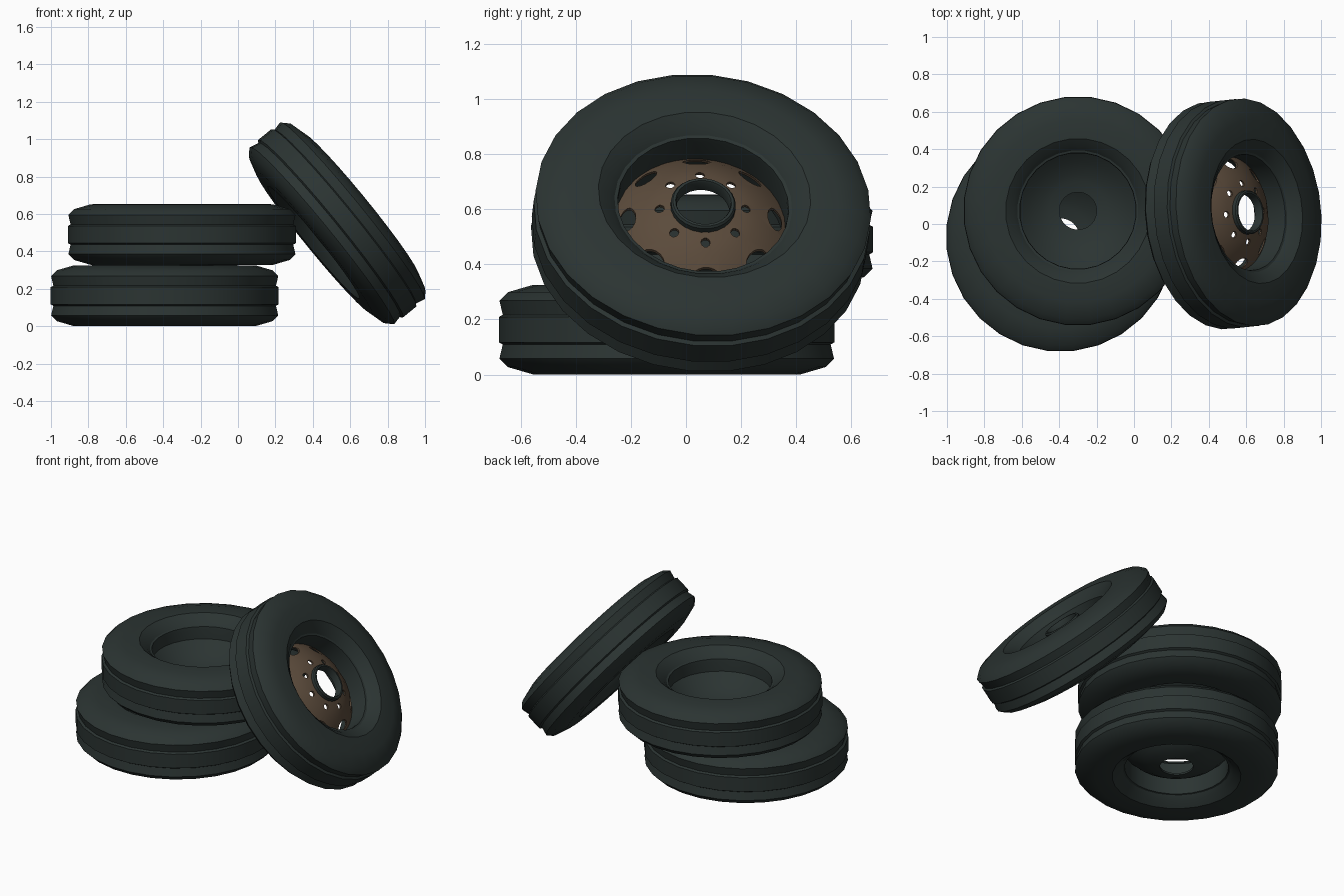
import bpy, bmesh, math
from mathutils import Matrix

if "Cube" in bpy.data.objects:
    bpy.data.objects.remove(bpy.data.objects["Cube"])


def material(name, rgb):
    m = bpy.data.materials.new(name)
    m.diffuse_color = (*rgb, 1)
    m.use_nodes = True
    m.node_tree.nodes["Principled BSDF"].inputs["Base Color"].default_value = m.diffuse_color
    return m


RUBBER = material("dark_rubber", (0.024, 0.034, 0.032))
RUST = material("rusty_brown", (0.105, 0.070, 0.044))


def shade(ob):
    bpy.ops.object.select_all(action='DESELECT')
    bpy.context.view_layer.objects.active = ob
    ob.select_set(True)
    bpy.ops.object.shade_smooth_by_angle(angle=math.radians(30))


def finish(name, bm, mat, frame, smooth=True):
    bmesh.ops.recalc_face_normals(bm, faces=bm.faces)
    me = bpy.data.meshes.new(name)
    bm.to_mesh(me)
    bm.free()
    me.materials.append(mat)
    ob = bpy.data.objects.new(name, me)
    bpy.context.collection.objects.link(ob)
    ob.matrix_world = frame
    if smooth:
        shade(ob)
    return ob


def lathe(name, profile, sides, mat, frame):
    """Spin a closed (radius, height) outline around z."""
    bm = bmesh.new()
    rings = []
    for i in range(sides):
        a = 2 * math.pi * (i + 0.5) / sides
        rings.append([bm.verts.new((r * math.cos(a), r * math.sin(a), h)) for r, h in profile])
    n = len(profile)
    for i in range(sides):
        p, q = rings[i], rings[(i + 1) % sides]
        for j in range(n):
            k = (j + 1) % n
            bm.faces.new((p[j], q[j], q[k], p[k]))
    return finish(name, bm, mat, frame)


# Half outline of the tyre: rim wall, flange, lip, sidewall, shoulder, groove, centre rib
half = [(0.310, 0.085), (0.312, 0.105), (0.324, 0.108), (0.345, 0.132), (0.387, 0.163),
        (0.49, 0.162), (0.580, 0.136), (0.611, 0.105), (0.599, 0.054), (0.613, 0.046)]
TYRE = half + [(r, -h) for r, h in reversed(half)]

# Dished wheel plate and the raised centre ring
dish = [(0.318, -0.02), (0.265, 0.028), (0.20, 0.066), (0.157, 0.083), (0.10, 0.095)]
PLATE = dish + [(r, h - 0.012) for r, h in reversed(dish)]
HUB = [(0.118, 0.07), (0.118, 0.112), (0.112, 0.12), (0.102, 0.12), (0.098, 0.112), (0.098, 0.07)]


def drill(plate, frame):
    """Cut eight oval vents and eight bolt holes through the plate."""
    bm = bmesh.new()
    for i in range(8):
        turn = Matrix.Rotation(i * math.pi / 4, 4, 'Z')
        for dist, radial, tangent, seg in ((0.268, 0.027, 0.05, 14), (0.157, 0.017, 0.017, 10)):
            m = turn @ Matrix.Translation((dist, 0, 0.04)) @ Matrix.Diagonal((radial, tangent, 1, 1))
            bmesh.ops.create_cone(bm, cap_ends=True, segments=seg, radius1=1, radius2=1,
                                  depth=0.25, matrix=m)
    cutter = finish("hole_cutter", bm, RUST, frame, smooth=False)
    cutter.hide_render = True
    cutter.hide_set(True)
    mod = plate.modifiers.new("holes", 'BOOLEAN')
    mod.operation = 'DIFFERENCE'
    mod.solver = 'EXACT'
    mod.object = cutter


def wheel(name, loc, rot, mat, drilled=False):
    frame = Matrix.Translation(loc) @ rot
    lathe(name + "_tyre", TYRE, 28, RUBBER, frame)
    plate = lathe(name + "_plate", PLATE, 40 if drilled else 28, mat, frame)
    if drilled:
        lathe(name + "_hub_ring", HUB, 24, RUBBER, frame)
        bpy.context.view_layer.update()
        drill(plate, frame)


# Two stacked wheels lying face down, and one leaning against them
flip = Matrix.Rotation(math.pi, 4, 'X')
lean = Matrix.Rotation(math.radians(6), 4, 'Z') @ Matrix.Rotation(math.radians(51), 4, 'Y')
wheel("lower", (-0.392, -0.07, 0.163), flip, RUBBER)
wheel("upper", (-0.30, 0.07, 0.49), flip, RUBBER)
wheel("leaning", (0.53, 0.054, 0.55), lean, RUST, drilled=True)
